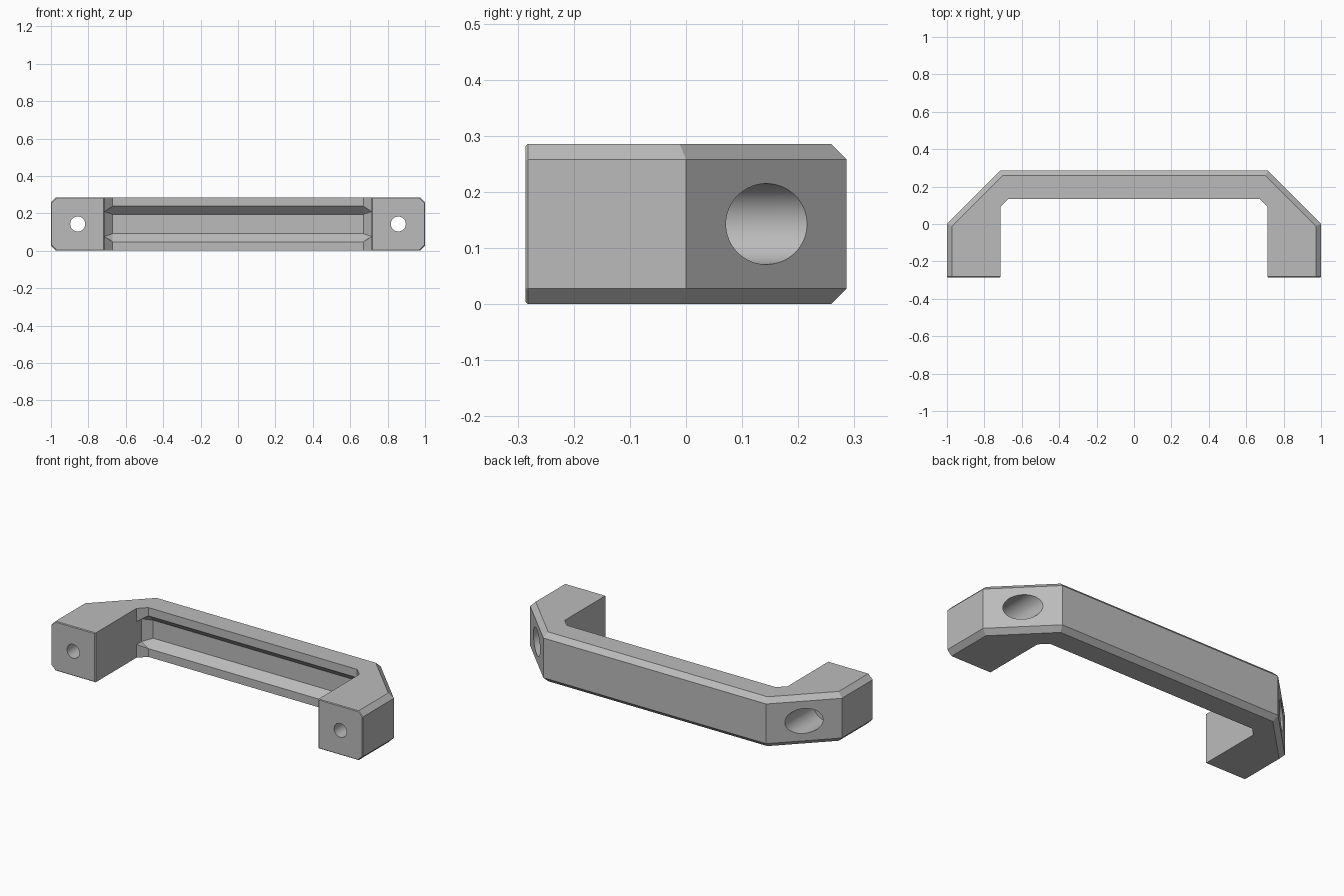
import bpy, bmesh
from math import radians
from mathutils import Vector

if "Cube" in bpy.data.objects:
    bpy.data.objects.remove(bpy.data.objects["Cube"])

HEIGHT = 0.286
MID = HEIGHT / 2

grey = bpy.data.materials.new("matte_grey")
grey.use_nodes = True
grey.diffuse_color = (0.5, 0.5, 0.5, 1)
grey.node_tree.nodes["Principled BSDF"].inputs["Base Color"].default_value = grey.diffuse_color


def make_object(name, bm):
    bmesh.ops.recalc_face_normals(bm, faces=bm.faces)
    mesh = bpy.data.meshes.new(name)
    bm.to_mesh(mesh)
    bm.free()
    mesh.materials.append(grey)
    obj = bpy.data.objects.new(name, mesh)
    bpy.context.collection.objects.link(obj)
    return obj


def chamfer(bm, size, rule):
    edges = [e for e in bm.edges if rule(*(v.co for v in e.verts))]
    bmesh.ops.bevel(bm, geom=edges, offset=size, segments=1, affect='EDGES')


def cut(target, cutter):
    cutter.hide_render = True
    mod = target.modifiers.new("cut", 'BOOLEAN')
    mod.operation, mod.solver, mod.object = 'DIFFERENCE', 'EXACT', cutter
    bpy.context.view_layer.objects.active = target
    bpy.ops.object.modifier_apply(modifier=mod.name)
    bpy.data.objects.remove(cutter)


def bore(x, radius, y_start, y_end):
    bpy.ops.mesh.primitive_cylinder_add(
        vertices=64, radius=radius, depth=y_end - y_start,
        location=(x, (y_start + y_end) / 2, MID), rotation=(radians(90), 0, 0))
    return bpy.context.object


# Handle body: half outline mirrored across x, then extruded upward
half = [(0.67, 0.135), (0.715, 0.09), (0.715, -0.286), (1, -0.286), (1, 0), (0.715, 0.286)]
outline = half + [(-x, y) for x, y in reversed(half)]
bm = bmesh.new()
base = bm.faces.new([bm.verts.new((x, y, 0)) for x, y in outline])
top = bmesh.ops.extrude_face_region(bm, geom=[base])["geom"]
bmesh.ops.translate(bm, vec=(0, 0, HEIGHT), verts=[v for v in top if isinstance(v, bmesh.types.BMVert)])

# Wide chamfer along the outer top and bottom edges
def is_outer(a, b):
    return abs(a.z - b.z) < 0.001 and all(
        abs(p.x) > 0.99 or p.y > 0.28 for p in (a, b))

chamfer(bm, 0.028, is_outer)
# Tiny chamfer around the mounting feet
chamfer(bm, 0.004, lambda a, b: max(a.y, b.y) < -0.285)
handle = make_object("handle", bm)

# Finger recess with sloping walls on the inner side of the grip
bm = bmesh.new()
for side in (-1, 1):
    for up in (-1, 1):
        bm.verts.new((side * 0.67, 0.18, MID + up * 0.052))
        for y in (0.135, 0.0895):
            bm.verts.new((side * 0.67, y, MID + up * 0.095))
            bm.verts.new((side * 0.714, y, MID + up * 0.066))
bmesh.ops.convex_hull(bm, input=bm.verts)
bmesh.ops.dissolve_limit(bm, angle_limit=0.01, verts=bm.verts, edges=bm.edges)
cut(handle, make_object("recess_cutter", bm))

# Screw holes with wide counterbores opening on the slanted corners
for side in (-1, 1):
    cut(handle, bore(side * 0.857, 0.072, -0.05, 0.4))
    cut(handle, bore(side * 0.857, 0.04, -0.4, 0.1))

bpy.ops.object.select_all(action='DESELECT')
handle.select_set(True)
bpy.context.view_layer.objects.active = handle
bpy.ops.object.shade_smooth_by_angle(angle=radians(20))
